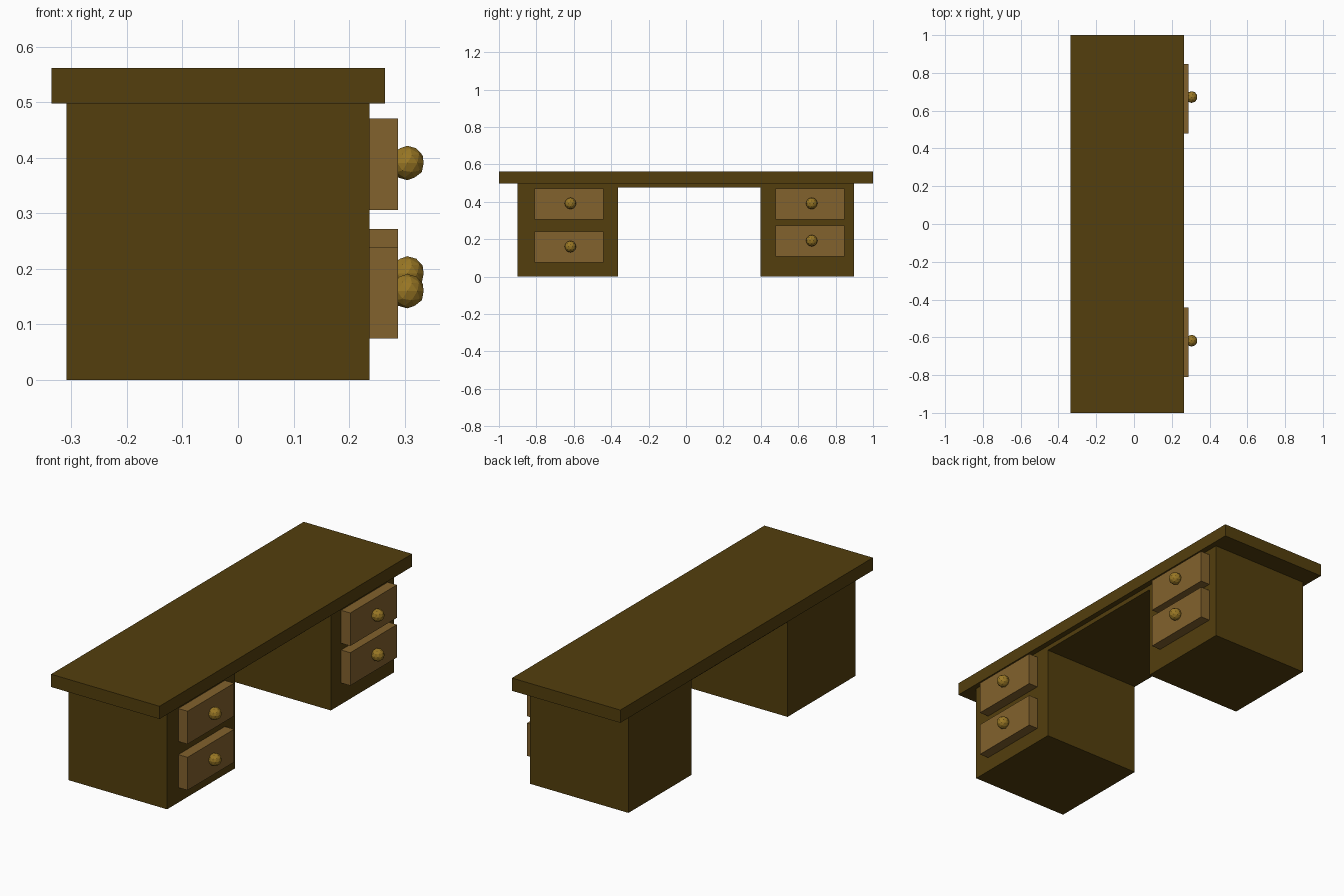
import bpy
import bmesh

if "Cube" in bpy.data.objects:
    bpy.data.objects.remove(bpy.data.objects["Cube"])


def material(name, color):
    m = bpy.data.materials.new(name)
    m.diffuse_color = (*color, 1)
    m.use_nodes = True
    m.node_tree.nodes["Principled BSDF"].inputs["Base Color"].default_value = m.diffuse_color
    return m


dark_wood = material("dark wood", (0.087, 0.049, 0.004))
light_wood = material("light wood", (0.225, 0.122, 0.026))
brass = material("brass", (0.32, 0.185, 0.018))


def add_object(name, bm, mat):
    bmesh.ops.recalc_face_normals(bm, faces=bm.faces)
    mesh = bpy.data.meshes.new(name)
    bm.to_mesh(mesh)
    bm.free()
    mesh.materials.append(mat)
    obj = bpy.data.objects.new(name, mesh)
    bpy.context.collection.objects.link(obj)
    return obj


def extrude_x(name, profile, x0, x1, mat):
    """Extrude a (y, z) outline from x0 to x1."""
    bm = bmesh.new()
    face = bm.faces.new([bm.verts.new((x0, y, z)) for y, z in profile])
    grown = bmesh.ops.extrude_face_region(bm, geom=[face])["geom"]
    verts = [g for g in grown if isinstance(g, bmesh.types.BMVert)]
    bmesh.ops.translate(bm, vec=(x1 - x0, 0, 0), verts=verts)
    return add_object(name, bm, mat)


def box(name, x, y, z, mat):
    outline = [(y[0], z[0]), (y[1], z[0]), (y[1], z[1]), (y[0], z[1])]
    return extrude_x(name, outline, x[0], x[1], mat)


def knob(name, location):
    bm = bmesh.new()
    bmesh.ops.create_icosphere(bm, subdivisions=2, radius=0.031)
    obj = add_object(name, bm, brass)
    obj.location = location


# Desk top with overhang
box("desk_top", (-0.336, 0.265), (-1, 1), (0.498, 0.562), dark_wood)

# Two pedestals joined by a thin bridge above the knee space
extrude_x("pedestal_body",
          [(-0.90, 0), (-0.363, 0), (-0.363, 0.475), (0.397, 0.475),
           (0.397, 0), (0.897, 0), (0.897, 0.498), (-0.90, 0.498)],
          -0.309, 0.237, dark_wood)

# Drawers: side, position, (y range), bottom height, knob y
drawers = [
    ("left_upper", -0.811, 0.306, -0.618),
    ("left_lower", -0.811, 0.075, -0.618),
    ("right_upper", 0.478, 0.306, 0.672),
    ("right_lower", 0.478, 0.107, 0.672),
]
for label, y, z, knob_y in drawers:
    box(label + "_drawer", (0.237, 0.288), (y, y + 0.369), (z, z + 0.165), light_wood)
    knob(label + "_knob", (0.305, knob_y, z + 0.085))
